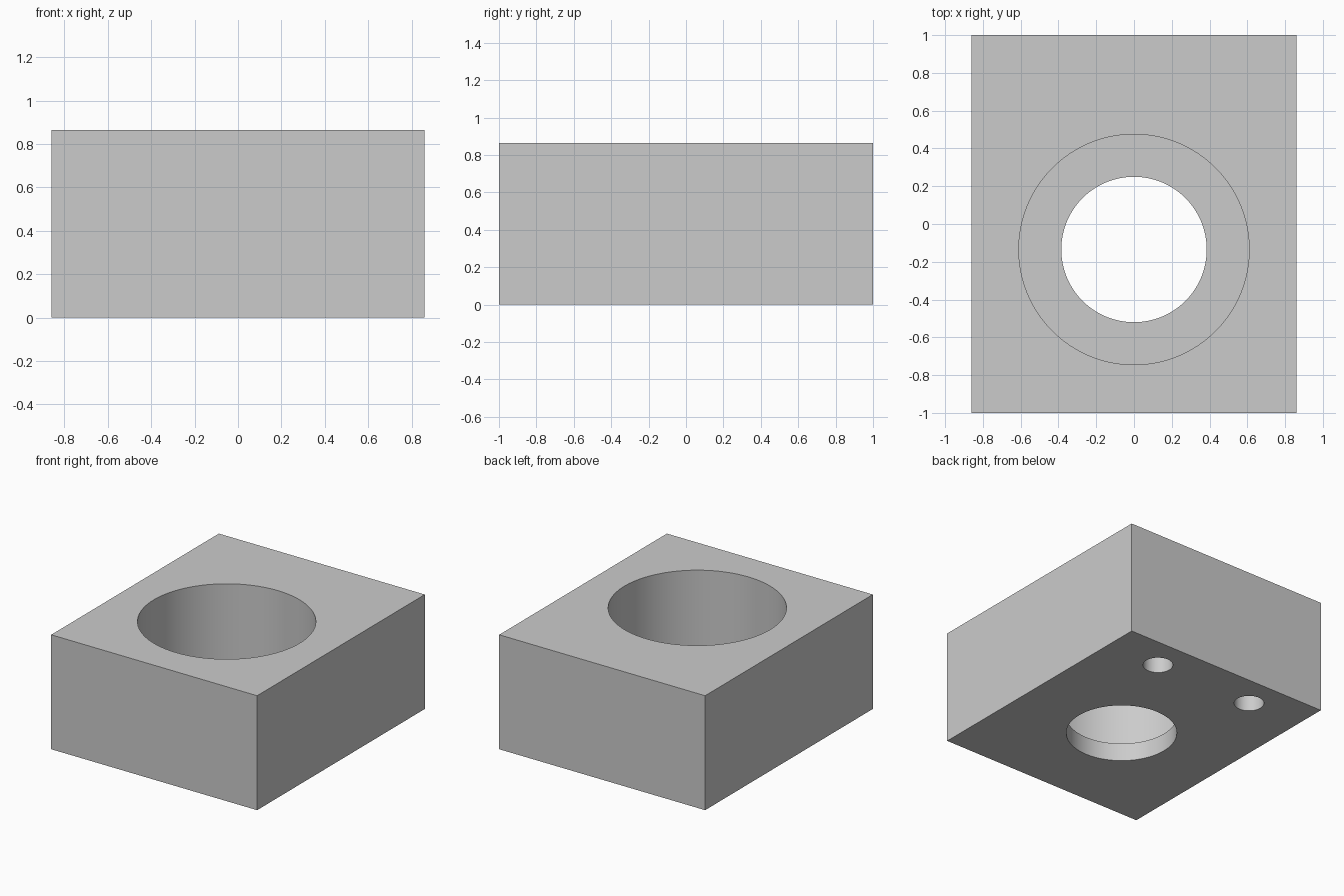
import bpy

cube = bpy.data.objects.get("Cube")
if cube:
    bpy.data.objects.remove(cube, do_unlink=True)

WIDTH, LENGTH, HEIGHT = 1.72, 2.0, 0.864
BORE_Y = -0.135
LEDGE_Z = 0.137

# Plain grey material
grey = bpy.data.materials.new("plain grey")
grey.use_nodes = True
grey.diffuse_color = (0.6, 0.6, 0.6, 1)
grey.node_tree.nodes["Principled BSDF"].inputs["Base Color"].default_value = grey.diffuse_color

# Solid block
bpy.ops.mesh.primitive_cube_add(size=1, location=(0, 0, HEIGHT / 2))
block = bpy.context.object
block.name = "bored_block"
block.scale = (WIDTH, LENGTH, HEIGHT)
bpy.ops.object.transform_apply(location=True, rotation=False, scale=True)
block.data.materials.append(grey)


def bore(name, x, y, radius, bottom, top, sides):
    """Cut a vertical round hole from the block."""
    bpy.ops.mesh.primitive_cylinder_add(vertices=sides, radius=radius, depth=top - bottom,
                                        location=(x, y, (bottom + top) / 2))
    cutter = bpy.context.object
    cutter.name = name
    cutter.hide_render = True
    cutter.data.materials.append(grey)
    cut = block.modifiers.new(name, 'BOOLEAN')
    cut.operation = 'DIFFERENCE'
    cut.solver = 'EXACT'
    cut.object = cutter
    bpy.ops.object.select_all(action='DESELECT')
    block.select_set(True)
    bpy.context.view_layer.objects.active = block
    bpy.ops.object.modifier_apply(modifier=cut.name)
    bpy.data.objects.remove(cutter, do_unlink=True)


# Wide bore from the top, leaving a ledge around the narrower through hole
bore("wide_bore", 0, BORE_Y, 0.61, LEDGE_Z, HEIGHT + 0.2, 128)
bore("through_hole", 0, BORE_Y, 0.385, -0.2, LEDGE_Z + 0.2, 128)

# Pair of blind mounting holes in the underside
for side in (-1, 1):
    bore("mounting_hole", side * 0.414, 0.753, 0.104, -0.2, 0.5, 64)

bpy.ops.object.shade_smooth_by_angle()
